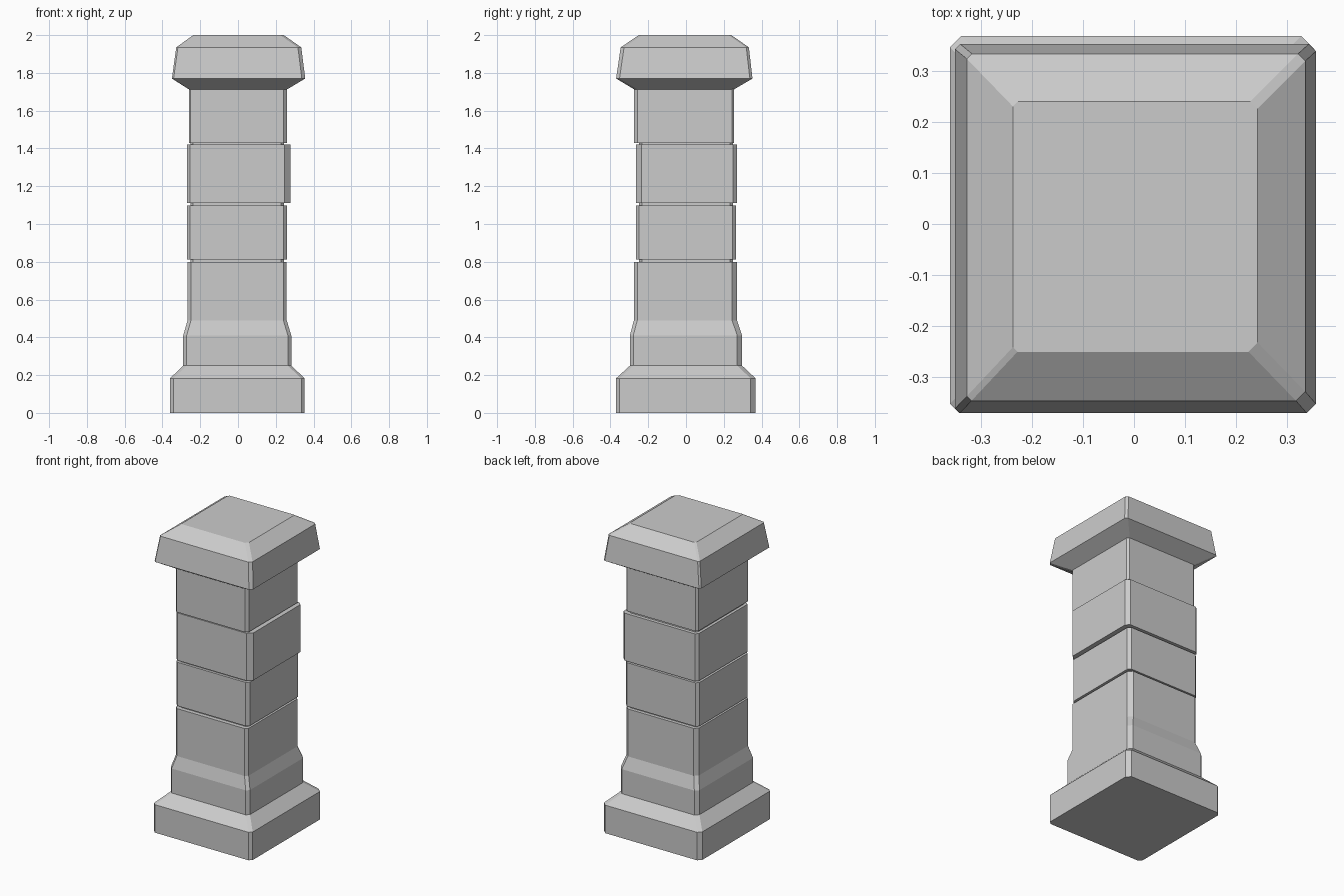
import bpy
import bmesh


def loft(name, sections, cuts):
    """Stack of chamfered rectangles: (z, x0, x1, y0, y1).
    cuts = corner chamfers: front left, front right, back right, back left."""
    bm = bmesh.new()
    a, b, c, d = cuts
    rings = []
    for z, x0, x1, y0, y1 in sections:
        pts = [(x0, y0 + a), (x0 + a, y0), (x1 - b, y0), (x1, y0 + b),
               (x1, y1 - c), (x1 - c, y1), (x0 + d, y1), (x0, y1 - d)]
        rings.append([bm.verts.new((x, y, z)) for x, y in pts])
    for low, high in zip(rings, rings[1:]):
        for i in range(8):
            j = (i + 1) % 8
            bm.faces.new((low[i], low[j], high[j], high[i]))
    bm.faces.new(rings[0][::-1])
    bm.faces.new(rings[-1])
    mesh = bpy.data.meshes.new(name)
    bm.to_mesh(mesh)
    bm.free()
    obj = bpy.data.objects.new(name, mesh)
    bpy.context.collection.objects.link(obj)
    return obj


# Stepped plinth flowing into the lowest shaft stone
loft("base", [
    (0.00, -0.36, 0.353, -0.37, 0.368),
    (0.183, -0.36, 0.353, -0.37, 0.368),
    (0.25, -0.29, 0.282, -0.297, 0.297),
    (0.41, -0.29, 0.282, -0.297, 0.297),
    (0.49, -0.267, 0.258, -0.276, 0.27),
    (0.80, -0.267, 0.258, -0.276, 0.27),
], (0.018, 0.018, 0.026, 0.022))

# Recessed core seen in the joints
loft("core", [(0.78, -0.252, 0.243, -0.249, 0.248),
              (1.45, -0.252, 0.243, -0.249, 0.248)], (0.015,) * 4)

# Slightly uneven shaft stones
stones = [
    ("lower_stone", 0.813, 1.098, (-0.27, 0.26, -0.266, 0.265), (0.017, 0.018, 0.018, 0.017)),
    ("middle_stone", 1.11, 1.42, (-0.27, 0.277, -0.265, 0.27), (0.017, 0.03, 0.022, 0.017)),
    ("upper_stone", 1.43, 1.73, (-0.26, 0.26, -0.275, 0.255), (0.008, 0.018, 0.012, 0.012)),
]
for name, z0, z1, rect, cuts in stones:
    loft(name, [(z0, *rect), (z1, *rect)], cuts)

# Flared cap with bevelled top
loft("cap", [
    (1.713, -0.26, 0.26, -0.275, 0.255),
    (1.77, -0.35, 0.356, -0.37, 0.352),
    (1.935, -0.327, 0.335, -0.346, 0.333),
    (2.00, -0.237, 0.242, -0.25, 0.24),
], (0.009, 0.018, 0.014, 0.01))
